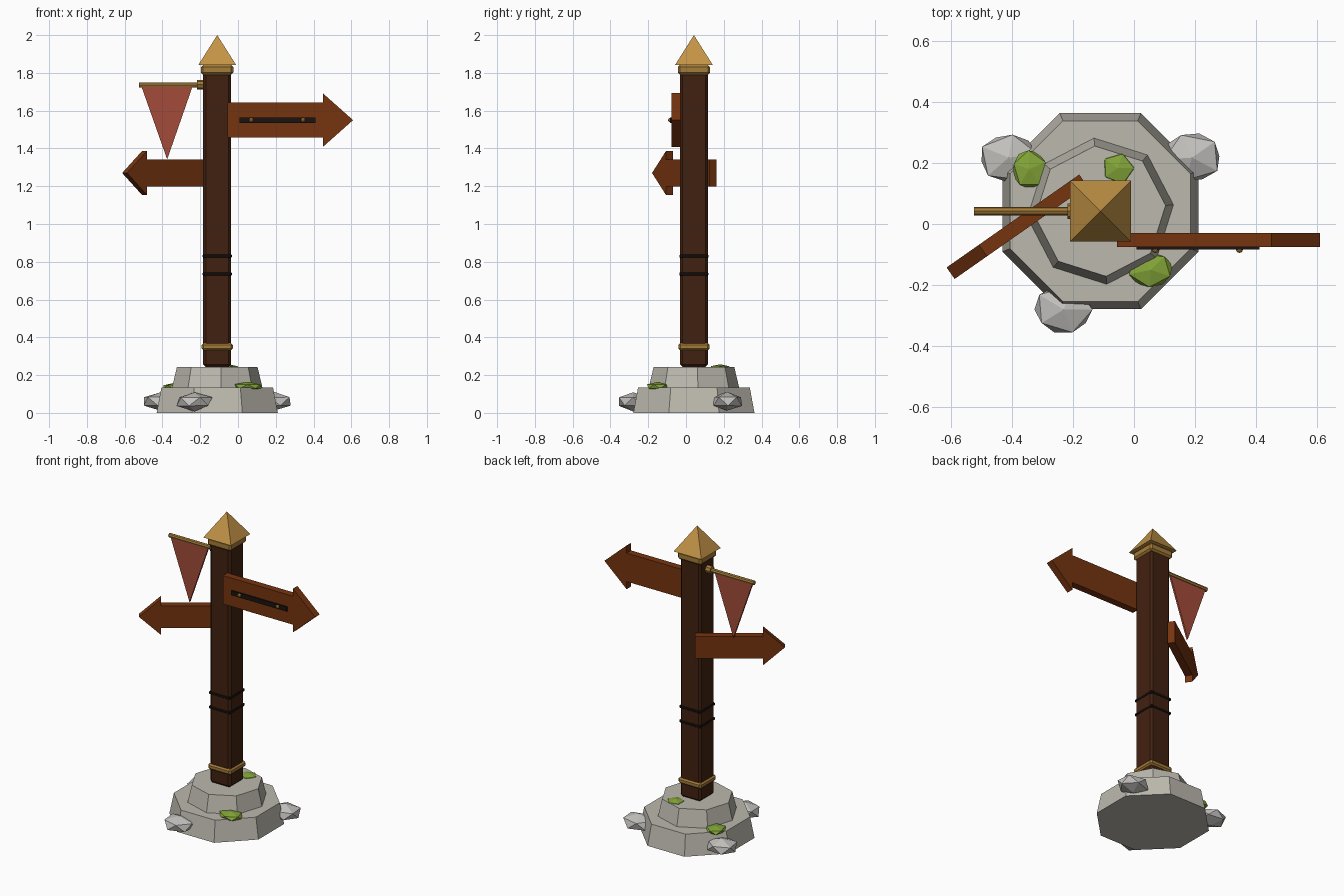
import bpy, bmesh, math, random
from mathutils import Matrix, Vector

if "Cube" in bpy.data.objects:
    bpy.data.objects.remove(bpy.data.objects["Cube"])

random.seed(4)
CX, CY = -0.11, 0.042          # post axis


def mat(name, r, g, b):
    m = bpy.data.materials.new(name)
    m.diffuse_color = (r, g, b, 1)
    m.use_nodes = True
    m.node_tree.nodes["Principled BSDF"].inputs["Base Color"].default_value = m.diffuse_color
    return m


STONE = mat("warm stone", 0.50, 0.48, 0.42)
ROCK = mat("grey rock", 0.54, 0.53, 0.51)
MOSS = mat("moss green", 0.23, 0.38, 0.04)
POST = mat("dark wood", 0.053, 0.015, 0.005)
SIGN = mat("sign wood", 0.18, 0.034, 0.005)
GOLD = mat("pale gold", 0.54, 0.29, 0.06)
BRASS = mat("brass", 0.38, 0.20, 0.04)
IRON = mat("black iron", 0.010, 0.006, 0.005)
CLOTH = mat("red cloth", 0.36, 0.07, 0.04)


def finish(name, bm, material, matrix=None):
    if matrix:
        bm.transform(matrix)
    bmesh.ops.recalc_face_normals(bm, faces=bm.faces)
    me = bpy.data.meshes.new(name)
    bm.to_mesh(me)
    bm.free()
    me.materials.append(material)
    ob = bpy.data.objects.new(name, me)
    bpy.context.collection.objects.link(ob)
    return ob


def box(name, lo, hi, material, bevel=0.0):
    bm = bmesh.new()
    bmesh.ops.create_cube(bm, size=1)
    lo, hi = Vector(lo), Vector(hi)
    bm.transform(Matrix.Translation((lo + hi) / 2) @ Matrix.Diagonal((*(hi - lo), 1)))
    if bevel:
        bmesh.ops.bevel(bm, geom=bm.edges[:], offset=bevel, segments=1, affect='EDGES')
    return finish(name, bm, material)


def square_band(name, half, z0, z1, material, bevel=0.0):
    return box(name, (CX - half, CY - half, z0), (CX + half, CY + half, z1), material, bevel)


def cone(name, sides, r1, r2, z0, z1, turn, material):
    bm = bmesh.new()
    bmesh.ops.create_cone(bm, cap_ends=True, segments=sides, radius1=r1, radius2=r2, depth=z1 - z0)
    return finish(name, bm, material, Matrix.Translation((CX, CY, (z0 + z1) / 2))
                  @ Matrix.Rotation(math.radians(turn), 4, 'Z'))


def rod_x(name, x0, x1, y, z, r, sides, material):
    bm = bmesh.new()
    bmesh.ops.create_cone(bm, cap_ends=True, segments=sides, radius1=r, radius2=r, depth=x1 - x0)
    return finish(name, bm, material, Matrix.Translation(((x0 + x1) / 2, y, z))
                  @ Matrix.Rotation(math.pi / 2, 4, 'Y'))


def plate(name, outline, thick, material, matrix):
    """Extrude an (x, z) outline along y, centred on y = 0."""
    bm = bmesh.new()
    f = bm.faces.new([bm.verts.new((x, -thick / 2, z)) for x, z in outline])
    ext = bmesh.ops.extrude_face_region(bm, geom=[f])
    bmesh.ops.translate(bm, vec=(0, thick, 0),
                        verts=[v for v in ext['geom'] if isinstance(v, bmesh.types.BMVert)])
    return finish(name, bm, material, matrix)


def arrow(name, shaft, head, shaft_h, head_h, matrix):
    half = [(0, shaft_h / 2), (shaft, shaft_h / 2), (shaft, head_h / 2)]
    outline = half + [(shaft + head, 0)] + [(x, -z) for x, z in reversed(half)]
    return plate(name, outline, 0.046, SIGN, matrix)


def lump(name, pos, size, turn, material, jitter=0.06):
    bm = bmesh.new()
    bmesh.ops.create_icosphere(bm, subdivisions=1, radius=1)
    for v in bm.verts:
        v.co *= 1 + random.uniform(-jitter, jitter)
    return finish(name, bm, material, Matrix.Translation(pos) @ Matrix.Diagonal((*size, 1))
                  @ Matrix.Rotation(math.radians(turn), 4, 'Z'))


# stepped stone base
cone("base_lower_tier", 8, 0.347, 0.32, 0.0, 0.135, 22.5, STONE)
cone("base_upper_tier", 8, 0.24, 0.214, 0.135, 0.244, 5, STONE)

# loose rocks around the base
for i, (x, y, t) in enumerate([(-0.41, 0.217, 10), (0.19, 0.217, 40), (-0.23, -0.28, 0)]):
    lump(f"rock_{i + 1}", (x, y, 0.06), (0.105, 0.088, 0.05), t, ROCK)

# moss patches
for i, (p, s, t) in enumerate([((-0.343, 0.18, 0.137), (0.061, 0.07, 0.022), 20),
                               ((-0.053, 0.183, 0.238), (0.058, 0.056, 0.02), 0),
                               ((0.055, -0.15, 0.14), (0.08, 0.065, 0.025), 50)]):
    lump(f"moss_{i + 1}", p, s, t, MOSS)

# post with metal bands and pointed cap
square_band("post", 0.074, 0.243, 1.81, POST, 0.014)
square_band("bottom_band", 0.083, 0.33, 0.37, BRASS, 0.011)
square_band("top_collar", 0.085, 1.79, 1.842, BRASS, 0.011)
for i, z in enumerate((0.735, 0.83)):
    square_band(f"iron_ring_{i + 1}", 0.077, z - 0.009, z + 0.009, IRON, 0.004)
cone("cap", 4, 0.1 * math.sqrt(2), 0, 1.842, 2.0, 45, GOLD)

# right-pointing sign with its iron strip and studs
arrow("right_sign", 0.505, 0.16, 0.185, 0.285, Matrix.Translation((-0.056, -0.053, 1.55)))
box("sign_strip", (0.008, -0.084, 1.535), (0.41, -0.075, 1.565), IRON)
for i, x in enumerate((0.07, 0.345)):
    bm = bmesh.new()
    bmesh.ops.create_uvsphere(bm, u_segments=8, v_segments=6, radius=0.012)
    finish(f"sign_stud_{i + 1}", bm, BRASS, Matrix.Translation((x, -0.083, 1.55)))

# smaller sign pointing left and forward
arrow("left_sign", 0.40, 0.13, 0.145, 0.235, Matrix.Translation((-0.166, 0.143, 1.27))
      @ Matrix.Rotation(math.radians(180 + 35), 4, 'Z'))

# pennant on its rod
rod_x("flag_rod", -0.523, -0.18, CY, 1.736, 0.014, 8, BRASS)
rod_x("flag_rod_socket", -0.218, -0.18, CY, 1.738, 0.025, 8, BRASS)
plate("pennant", [(-0.512, 1.73), (-0.24, 1.73), (-0.375, 1.342)], 0.012, CLOTH,
      Matrix.Translation((0, CY, 0)))
